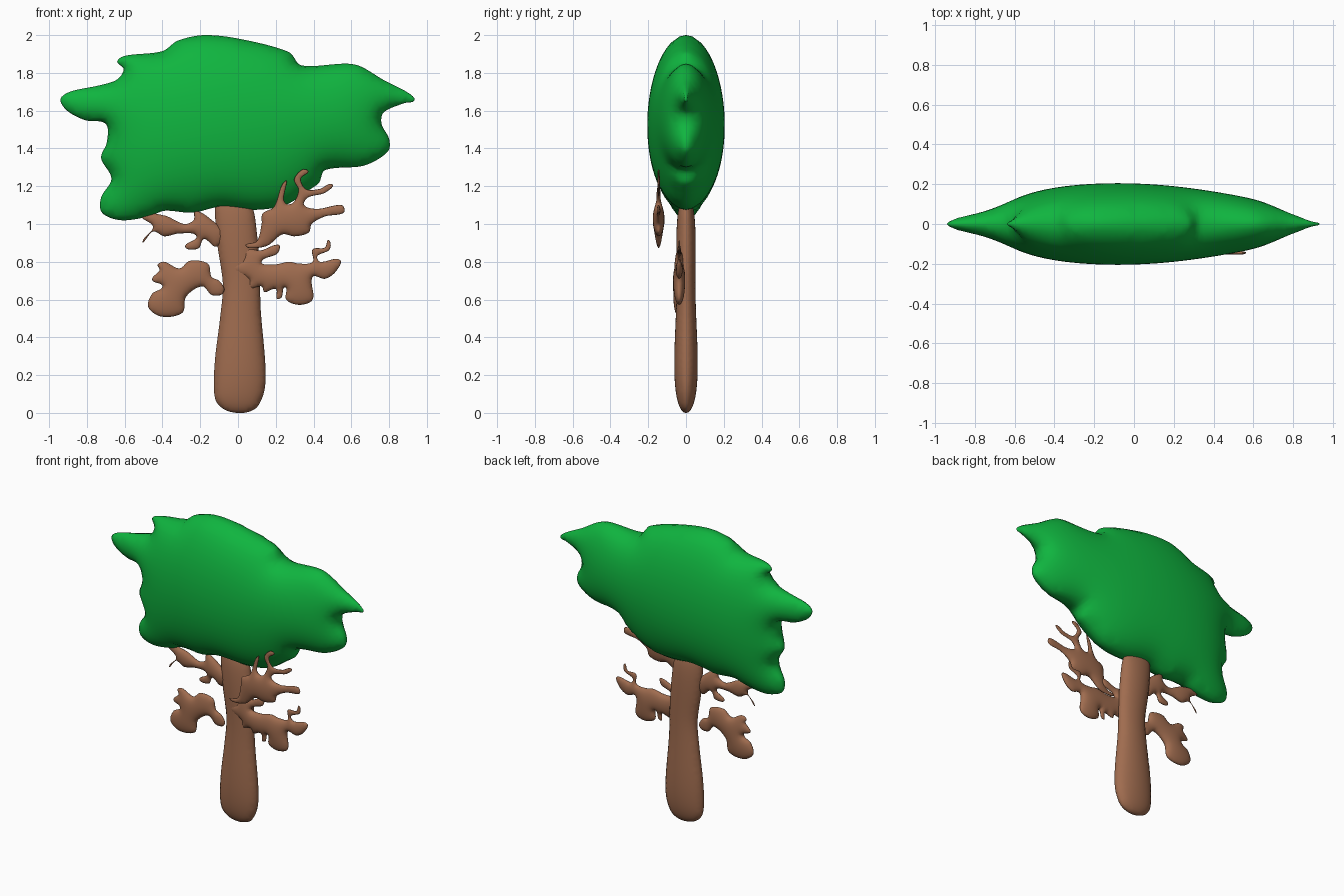
import bpy, bmesh, math
from mathutils import Vector
from mathutils.geometry import delaunay_2d_cdt

if "Cube" in bpy.data.objects:
    bpy.data.objects.remove(bpy.data.objects["Cube"])


def material(name, rgb):
    m = bpy.data.materials.new(name)
    m.diffuse_color = (*rgb, 1)
    m.use_nodes = True
    m.node_tree.nodes["Principled BSDF"].inputs["Base Color"].default_value = m.diffuse_color
    return m


GREEN = material("leaf green", (0.005, 0.46, 0.05))
BROWN = material("bark brown", (0.35, 0.15, 0.078))


def smooth_outline(pts, step):
    """Closed soft spline through the outline points, evenly sampled."""
    p = [Vector(q) for q in pts]
    n, out = len(p), []
    for i in range(n):
        a, b, c, d = p[i - 1], p[i], p[(i + 1) % n], p[(i + 2) % n]
        seg = (c - b).length
        # tangents limited by the segment length to avoid overshoot
        tb = (c - a).normalized() * seg * 0.9
        tc = (d - b).normalized() * seg * 0.9
        k = max(2, math.ceil(seg / step))
        for j in range(k):
            t = j / k
            out.append(b * (2*t**3 - 3*t*t + 1) + tb * (t**3 - 2*t*t + t)
                       + c * (3*t*t - 2*t**3) + tc * (t**3 - t*t))
    return out


def inside(q, loop):
    hit = False
    for i, b in enumerate(loop):
        a = loop[i - 1]
        if (a.y > q.y) != (b.y > q.y):
            if q.x < a.x + (q.y - a.y) * (b.x - a.x) / (b.y - a.y):
                hit = not hit
    return hit


def clear(q, loop, d):
    return min((q - b).length_squared for b in loop) > d * d


def inflate(name, pts, thick, y0, mat, h):
    """Puff a flat front outline into a rounded pillow of half-depth thick."""
    loop = smooth_outline(pts, h * 0.5)
    if sum(loop[i-1].cross(loop[i]) for i in range(len(loop))) < 0:
        loop.reverse()
    n = len(loop)
    extra = []
    # close inset ring rounds the rim
    for i in range(n):
        t = (loop[(i + 1) % n] - loop[i - 1]).normalized()
        q = loop[i] + Vector((-t.y, t.x)) * h * 0.2
        if clear(q, loop, h * 0.15) and inside(q, loop):
            extra.append(q)
    # staggered grid fills the middle
    xs, zs = [v.x for v in loop], [v.y for v in loop]
    for r in range(int((max(zs) - min(zs)) / (h * 0.866)) + 1):
        for c in range(int((max(xs) - min(xs)) / h) + 2):
            q = Vector((min(xs) + (c - 0.5 * (r % 2)) * h, min(zs) + r * h * 0.866))
            if clear(q, loop, h * 0.55) and inside(q, loop):
                extra.append(q)
    vs, _, tris, *_ = delaunay_2d_cdt(loop + extra, [], [list(range(n))], 1, 1e-6)

    # rim vertices are those on edges with a single triangle
    count = {}
    for f in tris:
        for i in range(3):
            e = tuple(sorted((f[i - 1], f[i])))
            count[e] = count.get(e, 0) + 1
    rim = {v for e, k in count.items() if k == 1 for v in e}

    # membrane height: cotangent Poisson solve, then square root
    nb = [{} for _ in vs]
    load = [0.0] * len(vs)
    for f in tris:
        for i in range(3):
            o, a, b = f[i], f[(i + 1) % 3], f[(i + 2) % 3]
            u, w = vs[a] - vs[o], vs[b] - vs[o]
            area = max(abs(u.cross(w)), 1e-9)
            cot = u.dot(w) / area
            nb[a][b] = nb[a].get(b, 0) + cot
            nb[b][a] = nb[b].get(a, 0) + cot
            load[o] += area / 3
    rows = [(i, list(nb[i].items()), sum(nb[i].values()))
            for i in range(len(vs)) if i not in rim and nb[i]]
    u = [0.0] * len(vs)
    for _ in range(250):
        for i, links, tot in rows:
            s = load[i]
            for j, w in links:
                s += w * u[j]
            u[i] += 1.7 * (s / max(tot, 1e-9) - u[i])
    top = max(u)

    bm = bmesh.new()
    front, back = [], []
    for i, v in enumerate(vs):
        y = thick * math.sqrt(max(u[i], 0) / top)
        front.append(bm.verts.new((v.x, y0 - y, v.y)))
        back.append(front[i] if i in rim else bm.verts.new((v.x, y0 + y, v.y)))
    for f in tris:
        if all(i in rim for i in f):
            continue
        bm.faces.new([front[i] for i in f])
        bm.faces.new([back[i] for i in reversed(f)])
    loose = [v for v in bm.verts if not v.link_faces]
    bmesh.ops.delete(bm, geom=loose, context='VERTS')
    bmesh.ops.recalc_face_normals(bm, faces=bm.faces)
    for f in bm.faces:
        f.smooth = True
    me = bpy.data.meshes.new(name)
    bm.to_mesh(me)
    bm.free()
    me.materials.append(mat)
    ob = bpy.data.objects.new(name, me)
    bpy.context.collection.objects.link(ob)
    return ob


# Leafy crown
inflate("crown", [
    (-.94, 1.66), (-.89, 1.70), (-.73, 1.735), (-.64, 1.765), (-.605, 1.82),
    (-.64, 1.86), (-.60, 1.89), (-.40, 1.915), (-.32, 1.97), (-.18, 2.0),
    (.01, 1.98), (.27, 1.91), (.335, 1.84), (.615, 1.845), (.775, 1.76),
    (.90, 1.695), (.935, 1.655), (.88, 1.64), (.77, 1.59), (.76, 1.53),
    (.80, 1.45), (.795, 1.385), (.67, 1.31), (.46, 1.285), (.43, 1.22),
    (.385, 1.185), (.25, 1.10), (.09, 1.075), (-.10, 1.09), (-.24, 1.06),
    (-.39, 1.07), (-.47, 1.04), (-.62, 1.02), (-.72, 1.06), (-.725, 1.14),
    (-.67, 1.24), (-.725, 1.35), (-.695, 1.43), (-.70, 1.53), (-.81, 1.55),
    (-.905, 1.60)], 0.205, 0, GREEN, 0.035)

# Trunk
inflate("trunk", [
    (-.115, .06), (-.06, .012), (.03, 0), (.10, .03), (.14, .12), (.145, .25),
    (.12, .55), (.115, .75), (.10, .95), (.075, 1.09), (.02, 1.135),
    (-.09, 1.145), (-.12, 1.10), (-.11, .90), (-.08, .68), (-.095, .50),
    (-.12, .30), (-.128, .15)], 0.062, 0, BROWN, 0.02)

# Branches
inflate("upper_right_branch", [
    (.04, .89), (.10, .91), (.125, 1.0), (.13, 1.055), (.19, 1.09), (.25, 1.228),
    (.242, 1.13), (.26, 1.105), (.295, 1.115), (.32, 1.18), (.297, 1.235),
    (.34, 1.288), (.373, 1.278), (.333, 1.24), (.36, 1.185), (.43, 1.185),
    (.50, 1.21), (.46, 1.165), (.37, 1.14), (.35, 1.10), (.42, 1.08),
    (.55, 1.10), (.56, 1.06), (.46, 1.04), (.39, 1.0), (.375, .955),
    (.30, .935), (.235, .945), (.155, .885), (.06, .872)],
    0.031, -0.145, BROWN, 0.015)

inflate("lower_right_branch", [
    (-.035, .75), (-.03, .79), (.025, .81), (.04, .865), (.12, .86),
    (.215, .89), (.21, .845), (.125, .80), (.19, .785), (.27, .80), (.325, .79),
    (.395, .80), (.395, .865), (.46, .875), (.48, .915), (.485, .865),
    (.42, .83), (.435, .80), (.54, .81), (.515, .745), (.46, .71), (.395, .72),
    (.395, .60), (.325, .572), (.255, .60), (.25, .665), (.23, .61), (.205, .605),
    (.20, .655), (.14, .64), (.125, .67), (.05, .66), (.06, .705)],
    0.032, -0.036, BROWN, 0.015)

inflate("lower_left_branch", [
    (-.072, .655), (-.10, .70), (-.14, .72), (-.16, .79), (-.255, .805),
    (-.31, .765), (-.39, .80), (-.425, .785), (-.415, .755), (-.455, .705),
    (-.40, .67), (-.455, .63), (-.475, .56), (-.405, .51), (-.295, .53),
    (-.275, .615), (-.19, .67), (-.14, .625), (-.09, .625)],
    0.032, -0.036, BROWN, 0.015)

inflate("upper_left_branch", [
    (-.505, .905), (-.45, .985), (-.51, 1.045), (-.39, 1.045), (-.285, 1.0),
    (-.235, 1.02), (-.225, 1.07), (-.125, 1.01), (-.07, .95), (-.115, .88),
    (-.18, .92), (-.21, .87), (-.28, .88), (-.22, .935), (-.31, .95),
    (-.39, .935), (-.45, .96)], 0.028, -0.01, BROWN, 0.015)
